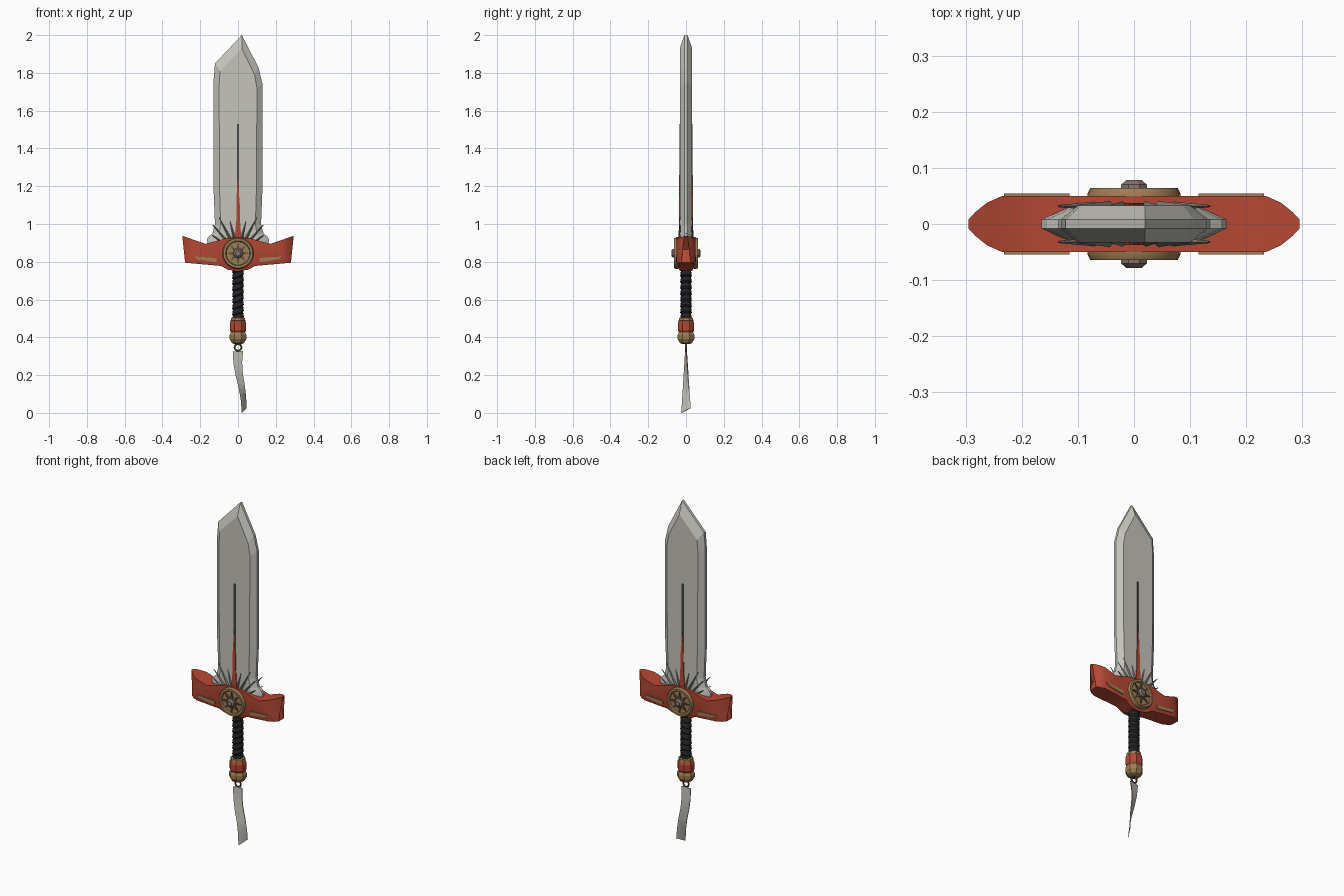
import bpy, bmesh, math
from mathutils import Matrix, Vector

if "Cube" in bpy.data.objects:
    bpy.data.objects.remove(bpy.data.objects["Cube"], do_unlink=True)


def material(name, r, g, b):
    m = bpy.data.materials.new(name)
    m.use_nodes = True
    m.diffuse_color = (r, g, b, 1)
    m.node_tree.nodes["Principled BSDF"].inputs["Base Color"].default_value = (r, g, b, 1)
    return m


STEEL = material("pale steel", .56, .55, .50)
RED = material("warm red", .46, .065, .035)
BRASS = material("aged brass", .34, .21, .09)
DARK_BRASS = material("dark brass", .13, .085, .045)
BLACK = material("black leather", .018, .018, .021)
GREY = material("dull grey", .21, .20, .185)
GEM = material("dusky gem", .25, .17, .15)
GROOVE = material("groove grey", .07, .068, .065)


def finish(name, bm, *mats, smooth=None):
    bmesh.ops.recalc_face_normals(bm, faces=bm.faces)
    mesh = bpy.data.meshes.new(name)
    bm.to_mesh(mesh)
    bm.free()
    for m in mats:
        mesh.materials.append(m)
    ob = bpy.data.objects.new(name, mesh)
    bpy.context.scene.collection.objects.link(ob)
    if smooth:
        bpy.ops.object.select_all(action='DESELECT')
        ob.select_set(True)
        bpy.context.view_layer.objects.active = ob
        bpy.ops.object.shade_smooth_by_angle(angle=math.radians(smooth))
    return ob


def loft(bm, loops, caps=True):
    """Join equal closed loops of points with quads."""
    rings = [[bm.verts.new(p) for p in loop] for loop in loops]
    n = len(rings[0])
    for a, b in zip(rings, rings[1:]):
        for i in range(n):
            j = (i + 1) % n
            bm.faces.new((a[i], a[j], b[j], b[i]))
    if caps:
        bm.faces.new(rings[0])
        bm.faces.new(rings[-1])


def prism(bm, pts, y0, y1):
    loft(bm, [[(x, y, z) for x, z in pts] for y in (y0, y1)])


def lathe(bm, profile, sides, axis='Z', centre=(0, 0, 0), turn=0.0):
    loops = []
    for r, h in profile:
        ring = []
        for i in range(sides):
            a = math.tau * (i + turn) / sides
            u, v = r * math.cos(a), r * math.sin(a)
            p = Vector((u, v, h) if axis == 'Z' else (u, h, v))
            ring.append(p + Vector(centre))
        loops.append(ring)
    loft(bm, loops)


# Blade: outer cutting edge and inner flat, bevelled between
outer = [(-.15, .86), (-.165, .915), (-.155, .935), (-.135, .95), (-.122, 1.0), (-.13, 1.2),
         (-.13, 1.75), (-.122, 1.85), (.02, 2.0), (.108, 1.83), (.13, 1.74),
         (.13, 1.2), (.122, 1.0), (.135, .95), (.155, .935), (.165, .915), (.15, .86)]
inner = [(-.11, .86), (-.11, .90), (-.105, .92), (-.10, .95), (-.092, 1.0), (-.098, 1.2),
         (-.10, 1.74), (-.095, 1.81), (.02, 1.93), (.088, 1.79), (.10, 1.72),
         (.098, 1.2), (.092, 1.0), (.10, .95), (.105, .92), (.11, .90), (.11, .86)]
bm = bmesh.new()
loft(bm, [[(x, y, z) for x, z in pts]
          for pts, y in ((inner, -.033), (outer, -.008), (outer, .008), (inner, .033))])
finish("blade", bm, STEEL)

# Groove and red flame inlay on each blade face
for s, side in ((-1, "front"), (1, "back")):
    bm = bmesh.new()
    prism(bm, [(-.006, .9), (.006, .9), (.006, 1.53), (-.006, 1.53)], s * .030, s * .0345)
    finish(side + "_groove", bm, GROOVE)
    bm = bmesh.new()
    prism(bm, [(-.02, .9), (.02, .9), (.012, 1.0), (.009, 1.12), (.003, 1.18), (.001, 1.26),
               (-.004, 1.2), (-.008, 1.14), (-.009, 1.02)], s * .030, s * .037)
    finish(side + "_flame_inlay", bm, RED)

# Guard: fish-tail outline, thinned towards both ends and the underside
half = [(.06, .925), (.17, .895), (.295, .937), (.245, .865), (.28, .795), (.09, .778), (.055, .758)]
outline = [(0, .93)] + half + [(0, .75)] + [(-x, z) for x, z in reversed(half)]
plan = [(0, .05), (.235, .05), (.262, .038), (.283, .021), (.295, .008)]


def guard_depth(x, z):
    x = min(abs(x), .295)
    for (x0, w0), (x1, w1) in zip(plan, plan[1:]):
        if x <= x1 + 1e-6:
            w = w0 + (w1 - w0) * (x - x0) / (x1 - x0)
            break
    return w * (1 - max(0, .795 - z) * 8)


bm = bmesh.new()
prism(bm, outline, -1, 1)
bmesh.ops.triangulate(bm, faces=bm.faces[:])
cuts = [(Vector((s * x, 0, 0)), Vector((1, 0, 0))) for s in (-1, 1) for x, w in plan[1:-1]]
cuts.append((Vector((0, 0, .795)), Vector((0, 0, 1))))
for co, no in cuts:
    bmesh.ops.bisect_plane(bm, geom=bm.verts[:] + bm.edges[:] + bm.faces[:],
                           plane_co=co, plane_no=no, dist=1e-5)
for v in bm.verts:
    v.co.y *= guard_depth(v.co.x, v.co.z)
finish("guard", bm, RED, smooth=35)

# Brass strips on the guard arms
for s, side in ((-1, "front"), (1, "back")):
    bm = bmesh.new()
    for m in (-1, 1):
        prism(bm, [(m * x, z) for x, z in ((.115, .798), (.215, .812), (.232, .828), (.115, .82))],
              s * .046, s * .054)
    finish(side + "_guard_strips", bm, BRASS)

# Medallions: rimmed disc, eight-pointed star and gem hub
HUB_Z = .845
for s, side in ((-1, "front"), (1, "back")):
    centre = (0, 0, HUB_Z)
    bm = bmesh.new()
    lathe(bm, [(.083, s * .04), (.083, s * .054), (.078, s * .064), (.066, s * .064),
               (.062, s * .056), (.01, s * .056)], 24, 'Y', centre)
    finish(side + "_medallion", bm, BRASS, smooth=30)
    bm = bmesh.new()
    star = []
    for i in range(16):
        r = .024 if i % 2 else .061
        a = math.tau * i / 16
        star.append((r * math.sin(a), HUB_Z + r * math.cos(a)))
    prism(bm, star, s * .054, s * .062)
    finish(side + "_star", bm, DARK_BRASS)
    bm = bmesh.new()
    lathe(bm, [(.026, s * .055), (.025, s * .07), (.015, s * .078)], 8, 'Y', centre, .5)
    finish(side + "_gem", bm, GEM)

    # Fan of spikes behind the medallion
    bm = bmesh.new()
    for angle, length in ((14, .175), (28, .215), (42, .20), (55, .165)):
        for m in (-1, 1):
            place = (Matrix.Translation((0, s * .032, HUB_Z))
                     @ Matrix.Rotation(math.radians(m * angle), 4, 'Y')
                     @ Matrix.Translation((0, 0, length / 2)))
            bmesh.ops.create_cone(bm, cap_ends=True, segments=4, radius1=.014,
                                  radius2=.002, depth=length, matrix=place)
    finish(side + "_spikes", bm, GREY)

# Grip: overlapping leather wraps, tilted
bm = bmesh.new()
wraps = 9
profile = []
for i in range(wraps):
    z = .49 + .29 * i / wraps
    profile += [(.025, z), (.031, z + .008), (.028, z + .029)]
lathe(bm, profile, 12)
for v in bm.verts:
    v.co.z += .35 * v.co.x
finish("grip", bm, BLACK, smooth=30)

# Pommel: red barrel between a brass collar and a brass cup
for name, mat, profile in (
        ("pommel_collar", BRASS, [(.036, .485), (.042, .488), (.04, .502), (.03, .505)]),
        ("pommel_barrel", RED, [(.04, .425), (.047, .44), (.047, .475), (.04, .49)]),
        ("pommel_cup", BRASS, [(.024, .365), (.035, .37), (.048, .392), (.048, .412), (.04, .43)])):
    bm = bmesh.new()
    lathe(bm, profile, 8, turn=.5)
    finish(name, bm, mat)

# Hanging ring
bm = bmesh.new()
loops = []
for i in range(17):
    a = math.tau * i / 16
    d = Vector((math.cos(a), 0, math.sin(a)))
    loops.append([Vector((0, 0, .347)) + d * (.018 + .005 * math.cos(b)) + Vector((0, .005 * math.sin(b), 0))
                  for b in (math.tau * k / 6 for k in range(6))])
loft(bm, loops, caps=False)
bmesh.ops.remove_doubles(bm, verts=bm.verts, dist=1e-5)
finish("hanging_ring", bm, DARK_BRASS, smooth=60)

# Ribbon: twisting strip that widens in depth as it falls
left_x = [-.028, -.024, -.012, .004, .015, .02]
right_x = [.027, .022, .026, .036, .043, .046]
bm = bmesh.new()
loops = []
for i, (l, r) in enumerate(zip(left_x, right_x)):
    t = i / 5
    zl, zr, y, h = .325 - .325 * t, .328 - .303 * t, .003 + .02 * t, .002
    loops.append([(l, -y - h, zl), (r, y - h, zr), (r, y + h, zr), (l, -y + h, zl)])
loft(bm, loops)
bm.normal_update()
for f in bm.faces:
    # narrow upper edges are red
    if abs(f.normal.x) > .8 and f.calc_center_median().z > .2:
        f.material_index = 1
finish("ribbon", bm, STEEL, RED, smooth=40)
